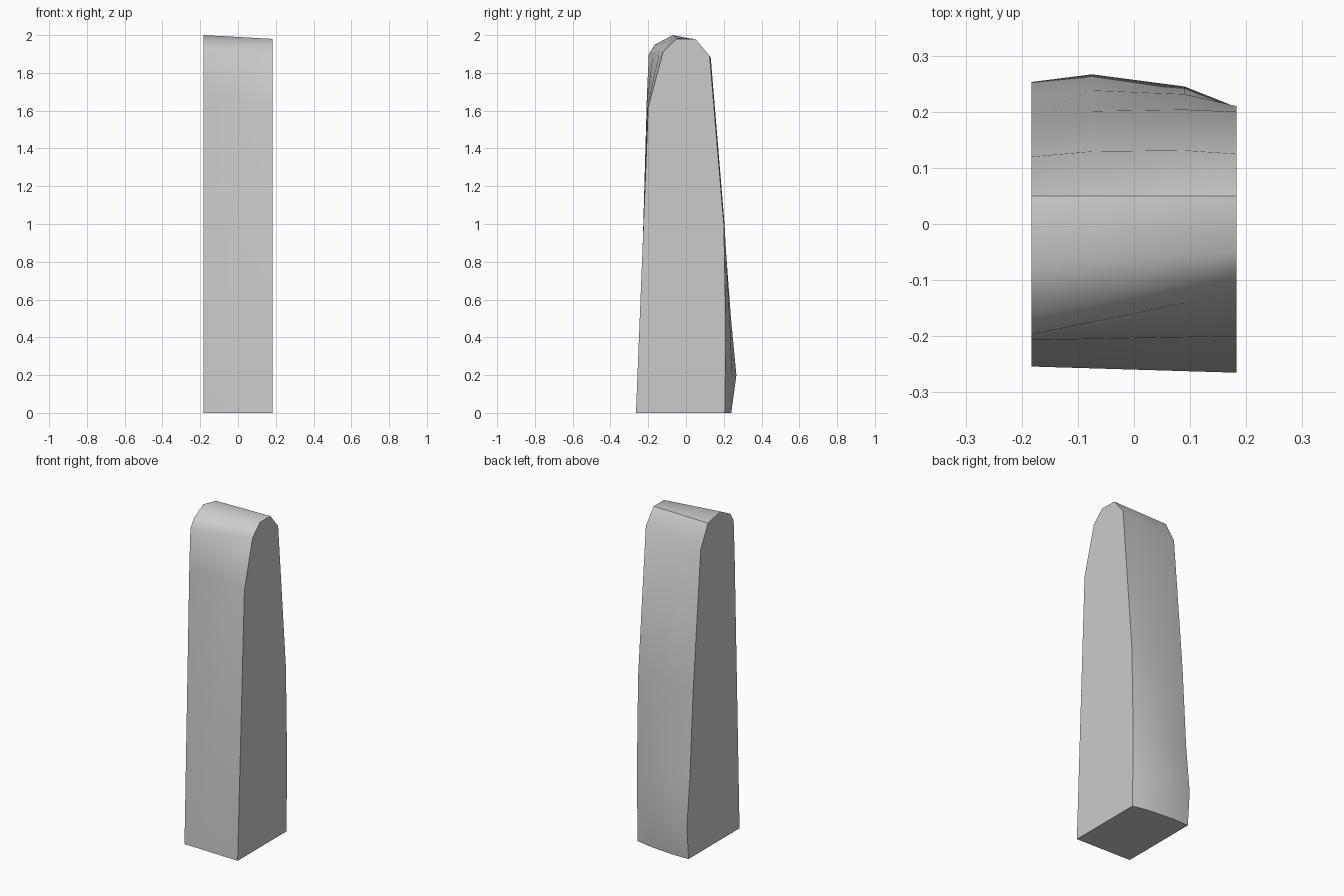
import bpy
import bmesh
from math import radians
from mathutils import Vector

cube = bpy.data.objects.get("Cube")
if cube:
    bpy.data.objects.remove(cube, do_unlink=True)

# Plain stone colour
stone = bpy.data.materials.new("grey stone")
stone.use_nodes = True
grey = (0.6, 0.6, 0.6, 1)
stone.diffuse_color = grey
stone.node_tree.nodes["Principled BSDF"].inputs["Base Color"].default_value = grey

# Side outlines (y, z) running from the front foot over the top to the back foot
HALF_WIDTH = 0.183
left_outline = [(-.265, 0), (-.2, 1.62), (-.122, 1.91), (-.088, 1.945), (-.05, 1.98),
                (.05, 1.98), (.125, 1.89), (.2, 1), (.21, .5), (.208, .2), (.205, 0)]
right_outline = [(-.254, 0), (-.207, 1.68), (-.197, 1.9), (-.165, 1.95), (-.07, 2),
                 (.05, 1.975), (.12, 1.84), (.193, 1), (.223, .5), (.253, .2), (.237, 0)]
# Outward swell of the back between the sides
swell = [0] * 6 + [.008, .006, .019, .027, .012]


def section(bm, x, amount):
    """One outline blended between the two sides, with its back swollen."""
    t = (x + HALF_WIDTH) / (2 * HALF_WIDTH)
    verts = []
    for a, b, s in zip(right_outline, left_outline, swell):
        y, z = Vector(a).lerp(Vector(b), t)
        verts.append(bm.verts.new((x, y + s * amount, z)))
    return verts


# Loft the slab across its width
bm = bmesh.new()
stations = [(-HALF_WIDTH, 0), (-.075, 1), (.09, .95), (HALF_WIDTH, 0)]
rows = [section(bm, x, amount) for x, amount in stations]
count = len(swell)
for low, high in zip(rows, rows[1:]):
    for i in range(count):
        j = (i + 1) % count
        bm.faces.new((low[i], low[j], high[j], high[i]))
bm.faces.new(rows[0])
bm.faces.new(rows[-1])
bmesh.ops.recalc_face_normals(bm, faces=bm.faces)

mesh = bpy.data.meshes.new("stone_slab")
bm.to_mesh(mesh)
bm.free()
mesh.materials.append(stone)
slab = bpy.data.objects.new("stone_slab", mesh)
bpy.context.collection.objects.link(slab)

# Soft front, top and back with crisp side and foot edges
bpy.ops.object.select_all(action='DESELECT')
slab.select_set(True)
bpy.context.view_layer.objects.active = slab
bpy.ops.object.shade_smooth_by_angle(angle=radians(48))
